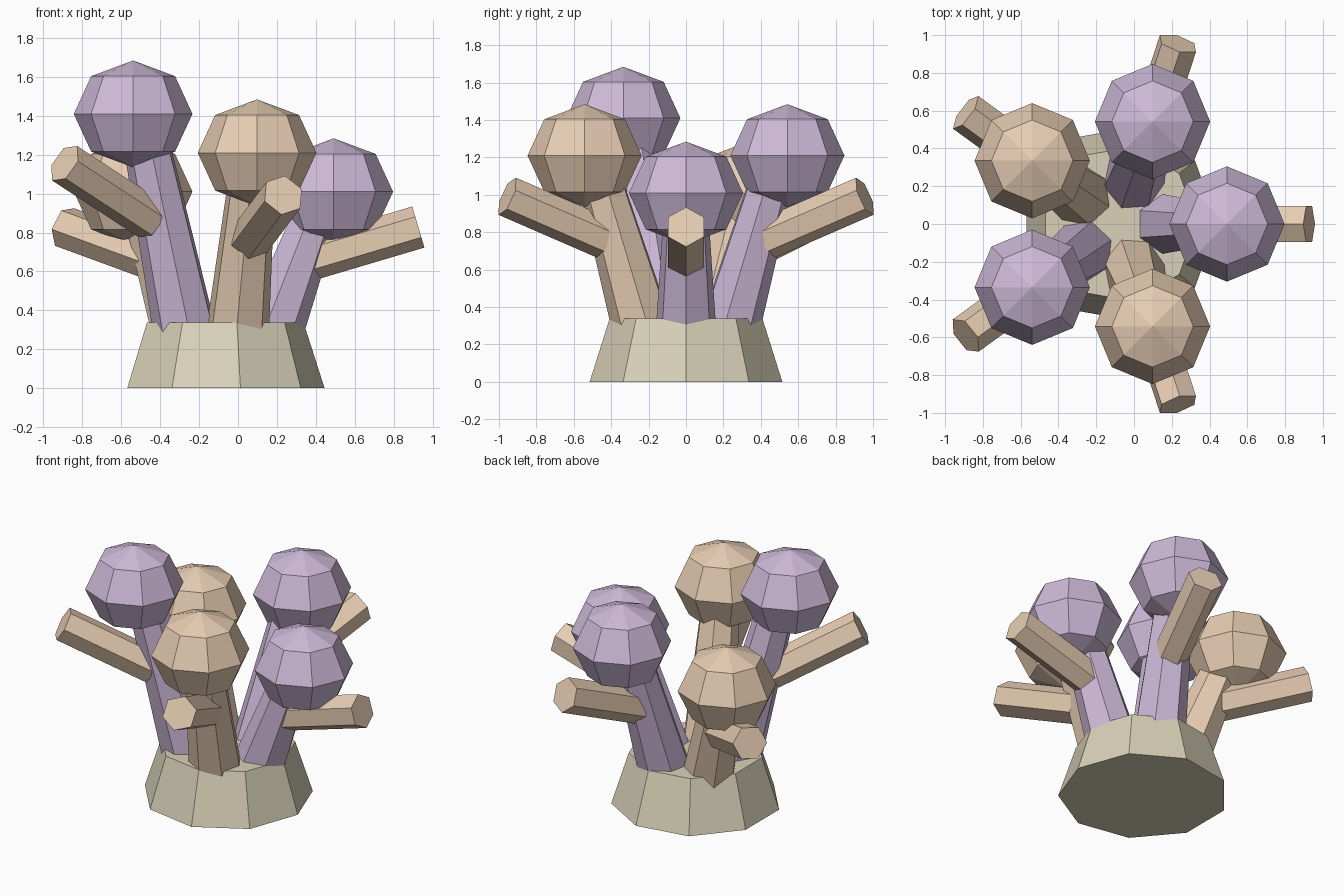
import bpy, bmesh, math
from mathutils import Vector, Matrix

if "Cube" in bpy.data.objects:
    bpy.data.objects.remove(bpy.data.objects["Cube"])

CX = -0.078  # centre of the five-fold arrangement


def material(name, rgb):
    m = bpy.data.materials.new(name)
    m.diffuse_color = (*rgb, 1)
    m.use_nodes = True
    m.node_tree.nodes["Principled BSDF"].inputs["Base Color"].default_value = m.diffuse_color
    return m


LILAC = material("lilac", (0.62, 0.49, 0.69))
PEACH = material("peach", (0.80, 0.61, 0.45))
SAND = material("sand", (0.69, 0.64, 0.48))


def finish(name, bm, mat):
    bmesh.ops.recalc_face_normals(bm, faces=bm.faces)
    me = bpy.data.meshes.new(name)
    bm.to_mesh(me)
    bm.free()
    me.materials.append(mat)
    bpy.context.collection.objects.link(bpy.data.objects.new(name, me))


def tube(name, p0, p1, r0, r1, sides, az, roll, mat):
    """Tapered prism from p0 to p1; a corner faces outward/down, turned by roll."""
    p0, p1 = Vector(p0), Vector(p1)
    axis = (p1 - p0).normalized()
    tangent = Vector((-math.sin(az), math.cos(az), 0))
    out = tangent.cross(axis)
    bm = bmesh.new()
    rings = []
    for p, r in ((p0, r0), (p1, r1)):
        ring = []
        for k in range(sides):
            a = roll + math.tau * k / sides
            ring.append(bm.verts.new(p + r * (math.cos(a) * out + math.sin(a) * tangent)))
        rings.append(ring)
    bm.faces.new(rings[0][::-1])
    bm.faces.new(rings[1])
    for k in range(sides):
        j = (k + 1) % sides
        bm.faces.new((rings[0][k], rings[0][j], rings[1][j], rings[1][k]))
    finish(name, bm, mat)


def polar(r, az, z):
    return (CX + r * math.cos(az), r * math.sin(az), z)


# Nine-sided tapered base
tube("base", (CX, 0, 0), (CX, 0, 0.338), 0.523, 0.415, 9, 0, 0, SAND)

# Five leaning stalks, each with a faceted head and a side branch
heads = [(1.01, LILAC), (1.21, LILAC), (1.01, PEACH), (1.41, LILAC), (1.21, PEACH)]
for i, (h, mat) in enumerate(heads):
    az = math.tau * i / 5
    tube(f"stalk_{i}", polar(0.215, az, 0.2), polar(0.52, az, h),
         0.17, 0.115, 7, az, az, mat)
    tube(f"branch_{i}", polar(0.455, az, 0.16 + 0.5 * h), polar(1.005, az, 0.82 * h),
         0.11, 0.11, 6, az, az, PEACH)
    bm = bmesh.new()
    bmesh.ops.create_uvsphere(
        bm, u_segments=8, v_segments=4, radius=0.305,
        matrix=Matrix.Translation(polar(0.57, az, h)) @ Matrix.Diagonal((1, 1, 0.9, 1)))
    finish(f"head_{i}", bm, mat)
